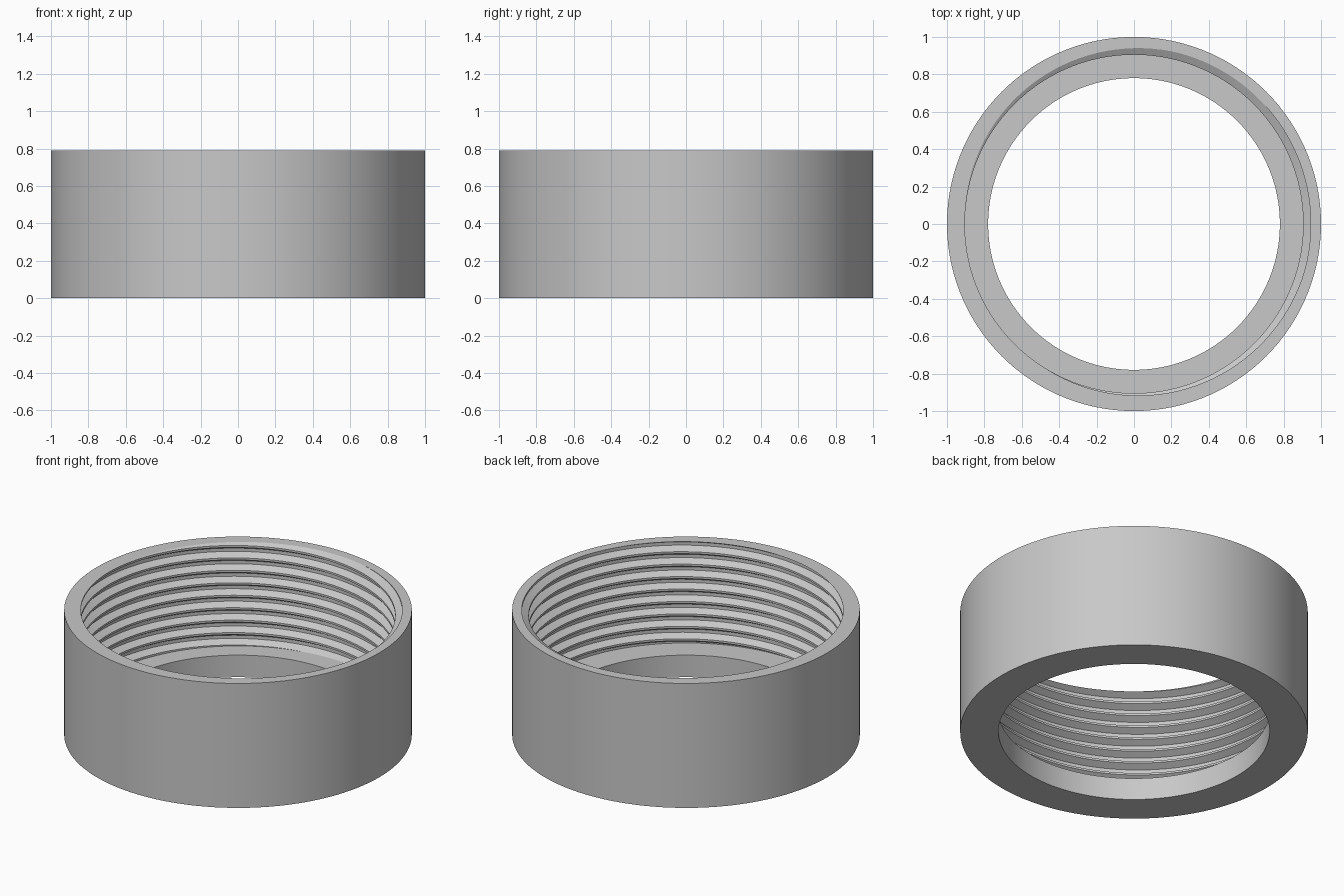
import bpy, bmesh, math

cube = bpy.data.objects.get("Cube")
if cube:
    bpy.data.objects.remove(cube, do_unlink=True)

SEGMENTS = 120
OUTER, HOLE, CREST, ROOT = 1.0, 0.78, 0.905, 0.945
HEIGHT, FLOOR, PITCH = 0.79, 0.14, 0.079
CREST_HALF, ROOT_HALF = 0.08, 0.13       # flat half widths, in pitches
CREST_ANGLE = math.radians(210)          # where the crest meets the rim


def thread_radius(z, angle):
    """Radius of the threaded wall: crest flat, sloped flank, root flat."""
    turn = (z - HEIGHT) / PITCH - (angle - CREST_ANGLE) / math.tau
    off = abs(turn - round(turn))
    t = (off - CREST_HALF) / (0.5 - ROOT_HALF - CREST_HALF)
    return CREST + (ROOT - CREST) * min(max(t, 0), 1)


def section(angle):
    """Closed radius/height section of the ring at one angle."""
    pts = [(OUTER, 0), (OUTER, HEIGHT)]
    turns = math.ceil((HEIGHT - FLOOR) / PITCH) + 2
    steps = (CREST_HALF, -CREST_HALF, ROOT_HALF - 0.5, -0.5 - ROOT_HALF)
    for k in range(1, -turns, -1):
        for step in steps:
            z = HEIGHT + PITCH * ((angle - CREST_ANGLE) / math.tau + k + step)
            z = min(max(z, FLOOR), HEIGHT)
            pts.append((thread_radius(z, angle), z))
    return pts + [(HOLE, FLOOR), (HOLE, 0)]


# Threaded ring: sections swept round, closed at the seam by welding
bm = bmesh.new()
columns = []
for i in range(SEGMENTS + 1):
    a = math.tau * i / SEGMENTS
    columns.append([bm.verts.new((r * math.cos(a), r * math.sin(a), z))
                    for r, z in section(a)])
for left, right in zip(columns, columns[1:]):
    for j in range(len(left)):
        n = (j + 1) % len(left)
        bm.faces.new((left[j], right[j], right[n], left[n]))
bmesh.ops.remove_doubles(bm, verts=bm.verts, dist=0.0001)
bmesh.ops.dissolve_degenerate(bm, edges=bm.edges, dist=0.0001)
bmesh.ops.recalc_face_normals(bm, faces=bm.faces)
mesh = bpy.data.meshes.new("threaded_ring")
bm.to_mesh(mesh)
bm.free()

# Plain grey
grey = bpy.data.materials.new("light_grey")
grey.use_nodes = True
colour = (0.58, 0.58, 0.58, 1)
grey.diffuse_color = colour
grey.node_tree.nodes["Principled BSDF"].inputs["Base Color"].default_value = colour
mesh.materials.append(grey)

ring = bpy.data.objects.new("threaded_ring", mesh)
bpy.context.collection.objects.link(ring)
bpy.context.view_layer.objects.active = ring
ring.select_set(True)
bpy.ops.object.shade_smooth_by_angle(angle=math.radians(25))
